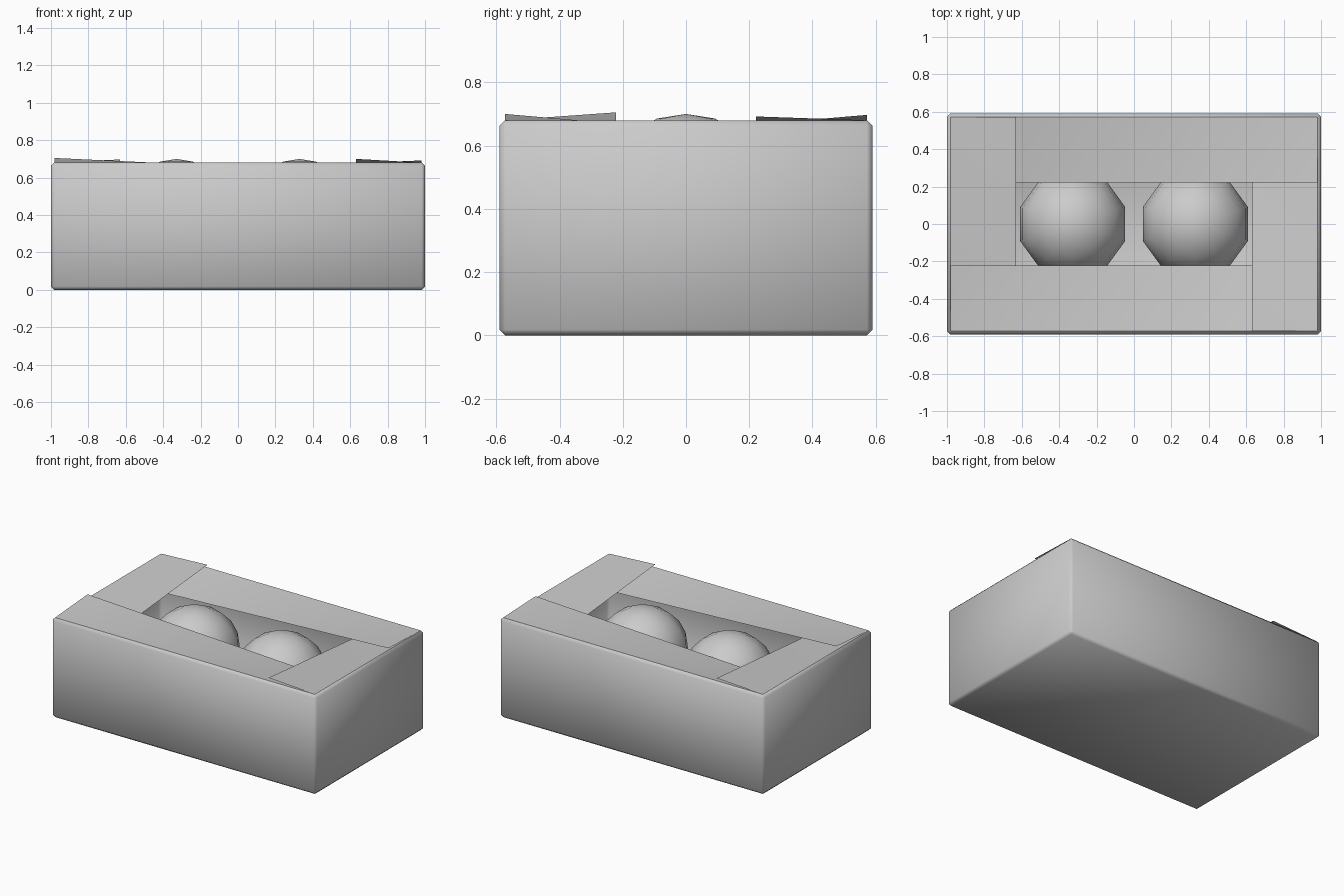
import bpy, bmesh
from mathutils import Matrix, Vector

if "Cube" in bpy.data.objects:
    bpy.data.objects.remove(bpy.data.objects["Cube"])

grey = bpy.data.materials.new("plain grey")
grey.use_nodes = True
colour = (0.6, 0.6, 0.6, 1)
grey.diffuse_color = colour
grey.node_tree.nodes["Principled BSDF"].inputs["Base Color"].default_value = colour

W, D, H, BEVEL = 1.0, 0.59, 0.68, 0.018   # half width, half depth, height
FLAP = 0.35                               # flap width


def add_object(name, bm):
    mesh = bpy.data.meshes.new(name)
    for face in bm.faces:
        face.smooth = True
    bm.to_mesh(mesh)
    bm.free()
    mesh.materials.append(grey)
    obj = bpy.data.objects.new(name, mesh)
    bpy.context.collection.objects.link(obj)
    return obj


# Chamfered box with an open top
bm = bmesh.new()
bmesh.ops.create_cube(bm, size=1)
bmesh.ops.scale(bm, vec=(2 * W, 2 * D, H), verts=bm.verts)
bmesh.ops.translate(bm, vec=(0, 0, H / 2), verts=bm.verts)
bmesh.ops.bevel(bm, geom=bm.edges[:], offset=BEVEL, segments=1, affect='EDGES')
lid = [f for f in bm.faces if f.calc_center_median().z > H - 0.001]
bmesh.ops.delete(bm, geom=lid, context='FACES_ONLY')
add_object("box", bm)


# Interlocked flaps: each lies over one neighbour and dips under the other
def add_flap(name, over, under, inward, high, low):
    a, b = Vector((*over, H)), Vector((*under, H))
    step = Vector((*inward, 0)) * FLAP
    bm = bmesh.new()
    hinge_over, hinge_under, tip_under, tip_over = [
        bm.verts.new(p) for p in (a, b, b + step + Vector((0, 0, low - H)),
                                  a + step + Vector((0, 0, high - H)))]
    bm.faces.new((hinge_over, hinge_under, tip_under))
    bm.faces.new((hinge_over, tip_under, tip_over))
    add_object(name, bm)


x, y = W - BEVEL, D - BEVEL
add_flap("front_flap", (-x, -y), (x, -y), (0, 1), 0.705, 0.613)
add_flap("left_flap", (x, -y), (x, y), (-1, 0), 0.70, 0.60)
add_flap("back_flap", (x, y), (-x, y), (0, -1), 0.692, 0.605)
add_flap("right_flap", (-x, y), (-x, -y), (1, 0), 0.697, 0.60)

# Pair of balls inside
for name, side in (("left_ball", 1), ("right_ball", -1)):
    bm = bmesh.new()
    bmesh.ops.create_uvsphere(bm, u_segments=10, v_segments=10, radius=0.295,
                              matrix=Matrix.Translation((0.328 * side, 0, 0.405)))
    add_object(name, bm)
